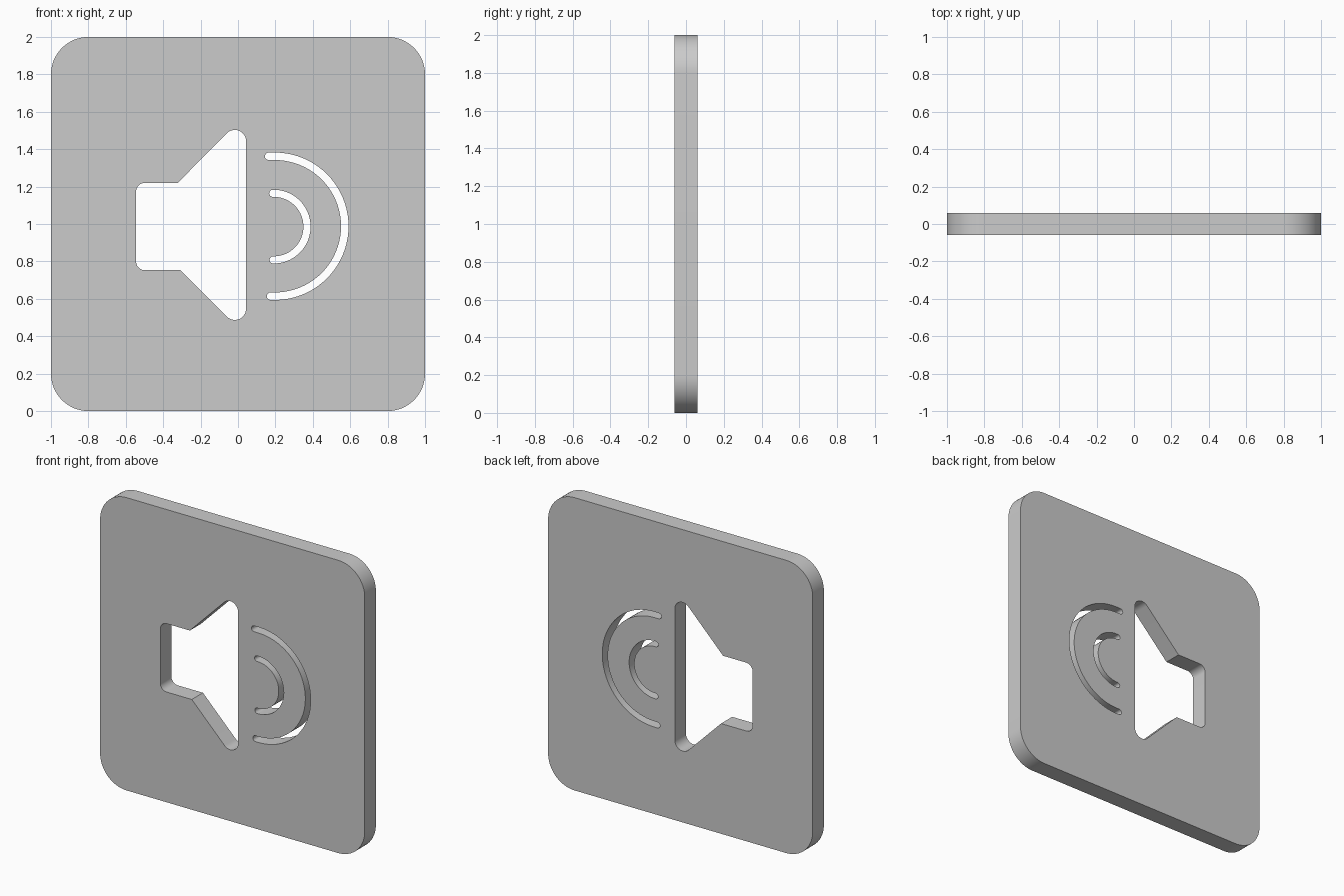
import bpy, bmesh, math

if "Cube" in bpy.data.objects:
    bpy.data.objects.remove(bpy.data.objects["Cube"])

HALF_THICK = 0.06


def arc(cx, cz, r, a0, a1, n=10):
    """Points on a circle from angle a0 to a1 (degrees)."""
    angles = [math.radians(a0 + (a1 - a0) * i / n) for i in range(n + 1)]
    return [(cx + r * math.cos(a), cz + r * math.sin(a)) for a in angles]


def wave(cx, cz, r, half, x_top, x_bottom):
    """C-shaped slot with round ends: radius r, width 2 * half."""
    return (arc(cx, cz, r + half, -90, 90, 40)
            + arc(x_top, cz + r, half, 92, 268, 8)
            + arc(cx, cz, r - half, 90, -90, 40)
            + arc(x_bottom, cz - r, half, 92, 268, 8))


# Rounded square outline
plate = (arc(0.8, 1.8, 0.2, 0, 90, 16) + arc(-0.8, 1.8, 0.2, 90, 180, 16)
         + arc(-0.8, 0.2, 0.2, 180, 270, 16) + arc(0.8, 0.2, 0.2, 270, 360, 16))

# Loudspeaker opening
speaker = (arc(-0.017, 1.443, 0.06, 0, 135, 14)
           + [(-0.322, 1.22)]
           + arc(-0.498, 1.173, 0.047, 90, 180)
           + arc(-0.498, 0.80, 0.047, 180, 270)
           + [(-0.307, 0.753)]
           + arc(-0.017, 0.547, 0.06, 225, 360, 14))

# Two sound wave slots
outer_wave = wave(0.197, 0.988, 0.374, 0.02, 0.164, 0.174)
inner_wave = wave(0.191, 0.986, 0.178, 0.019, 0.186, 0.188)

# Filled 2D curve: inner outlines become through holes
curve = bpy.data.curves.new("sign_plate", 'CURVE')
curve.dimensions = '2D'
curve.fill_mode = 'BOTH'
curve.extrude = HALF_THICK
for outline in (plate, speaker, outer_wave, inner_wave):
    spline = curve.splines.new('POLY')
    spline.points.add(len(outline) - 1)
    for point, (x, z) in zip(spline.points, outline):
        point.co = (x, z, 0, 1)
    spline.use_cyclic_u = True

sign = bpy.data.objects.new("sign_plate", curve)
bpy.context.collection.objects.link(sign)
bpy.context.view_layer.objects.active = sign
sign.select_set(True)
sign.rotation_euler.x = math.pi / 2
bpy.ops.object.convert(target='MESH')
bpy.ops.object.transform_apply(rotation=True)

# Weld faces to walls and shade
sign = bpy.context.object
bm = bmesh.new()
bm.from_mesh(sign.data)
bmesh.ops.remove_doubles(bm, verts=bm.verts, dist=0.0003)
bmesh.ops.recalc_face_normals(bm, faces=bm.faces)
bm.to_mesh(sign.data)
bm.free()
bpy.ops.object.shade_smooth_by_angle(angle=math.radians(30))
